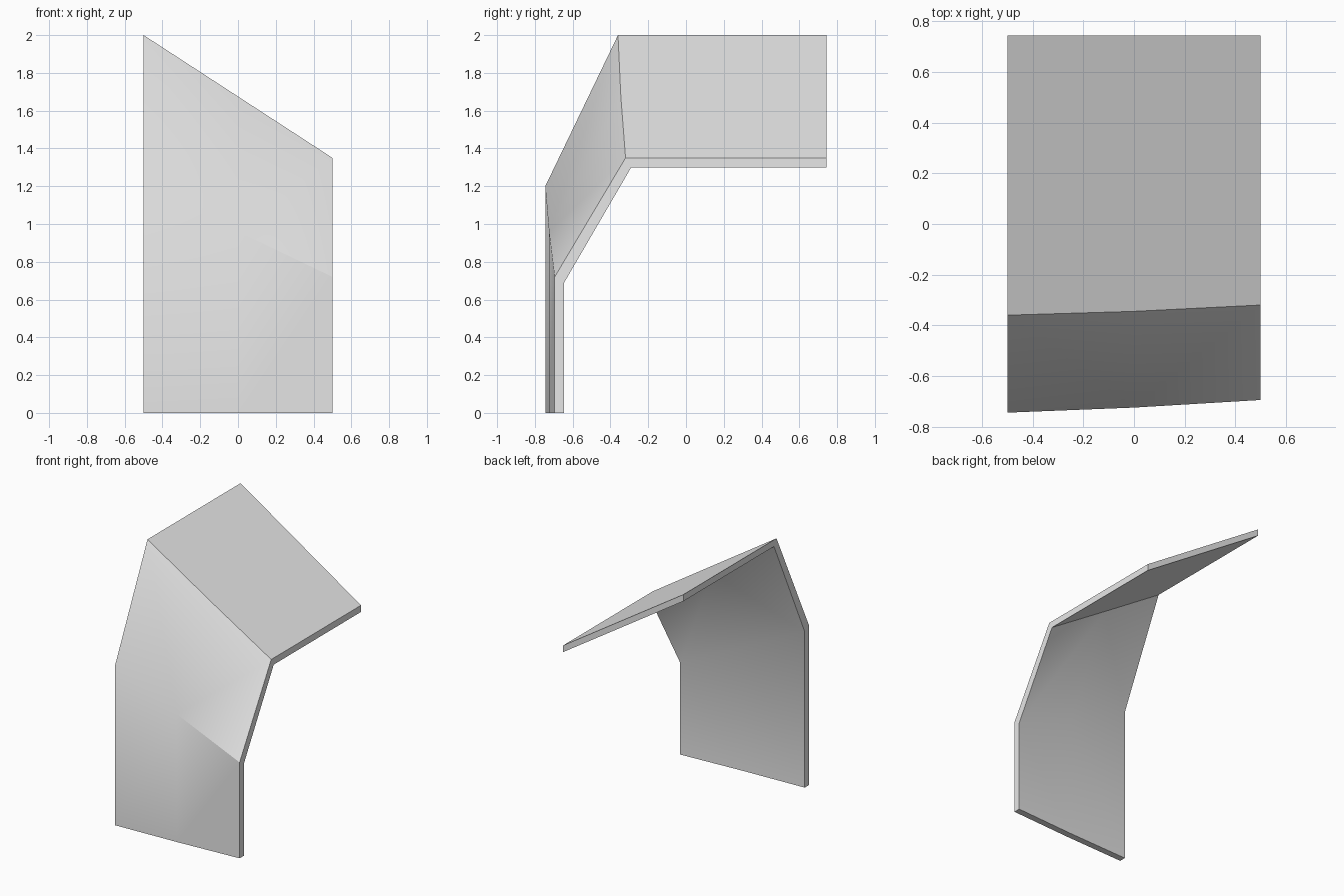
import bpy
import bmesh
import math

if "Cube" in bpy.data.objects:
    bpy.data.objects.remove(bpy.data.objects["Cube"], do_unlink=True)

# Plain grey material
grey = bpy.data.materials.new("plain_grey")
grey.use_nodes = True
color = (0.8, 0.8, 0.8, 1)
grey.diffuse_color = color
grey.node_tree.nodes["Principled BSDF"].inputs["Base Color"].default_value = color

# Outer profiles (y, z) from wall foot to roof end, for each x
sections = {
    -0.5: [(-0.745, 0), (-0.745, 1.2), (-0.36, 2.0), (0.745, 2.0)],
    0.0: [(-0.725, 0), (-0.725, 0.96), (-0.345, 1.675), (0.745, 1.675)],
    0.5: [(-0.695, 0), (-0.695, 0.72), (-0.32, 1.35), (0.745, 1.35)],
}
# Offset from the outer skin to the inner skin at each profile point
inset = [(0.05, 0), (0.05, -0.03), (0.03, -0.05), (0, -0.05)]

bm = bmesh.new()
outer, inner = [], []
for x, profile in sections.items():
    outer.append([bm.verts.new((x, y, z)) for y, z in profile])
    inner.append([bm.verts.new((x, y + dy, z + dz))
                  for (y, z), (dy, dz) in zip(profile, inset)])


def skin(grid, fan_from_crease):
    """Wall and roof quads, with the twisted slope split into a fan."""
    for i in range(2):
        for j in range(3):
            a, b = grid[i][j], grid[i + 1][j]
            c, d = grid[i + 1][j + 1], grid[i][j + 1]
            if j != 1:
                bm.faces.new((a, b, c, d))
            elif (i == 0) == fan_from_crease:
                bm.faces.new((a, b, d))
                bm.faces.new((b, c, d))
            else:
                bm.faces.new((a, b, c))
                bm.faces.new((a, c, d))


skin(outer, True)
skin(inner, False)

# Side rims, foot rim and roof end rim
for i in (0, 2):
    for j in range(3):
        bm.faces.new((outer[i][j], outer[i][j + 1], inner[i][j + 1], inner[i][j]))
for j in (0, 3):
    for i in range(2):
        bm.faces.new((outer[i][j], outer[i + 1][j], inner[i + 1][j], inner[i][j]))

bmesh.ops.recalc_face_normals(bm, faces=bm.faces)
mesh = bpy.data.meshes.new("bent_roof_panel")
bm.to_mesh(mesh)
bm.free()
mesh.materials.append(grey)

panel = bpy.data.objects.new("bent_roof_panel", mesh)
bpy.context.collection.objects.link(panel)
bpy.ops.object.select_all(action="DESELECT")
panel.select_set(True)
bpy.context.view_layer.objects.active = panel
bpy.ops.object.shade_smooth_by_angle(angle=math.radians(30))
